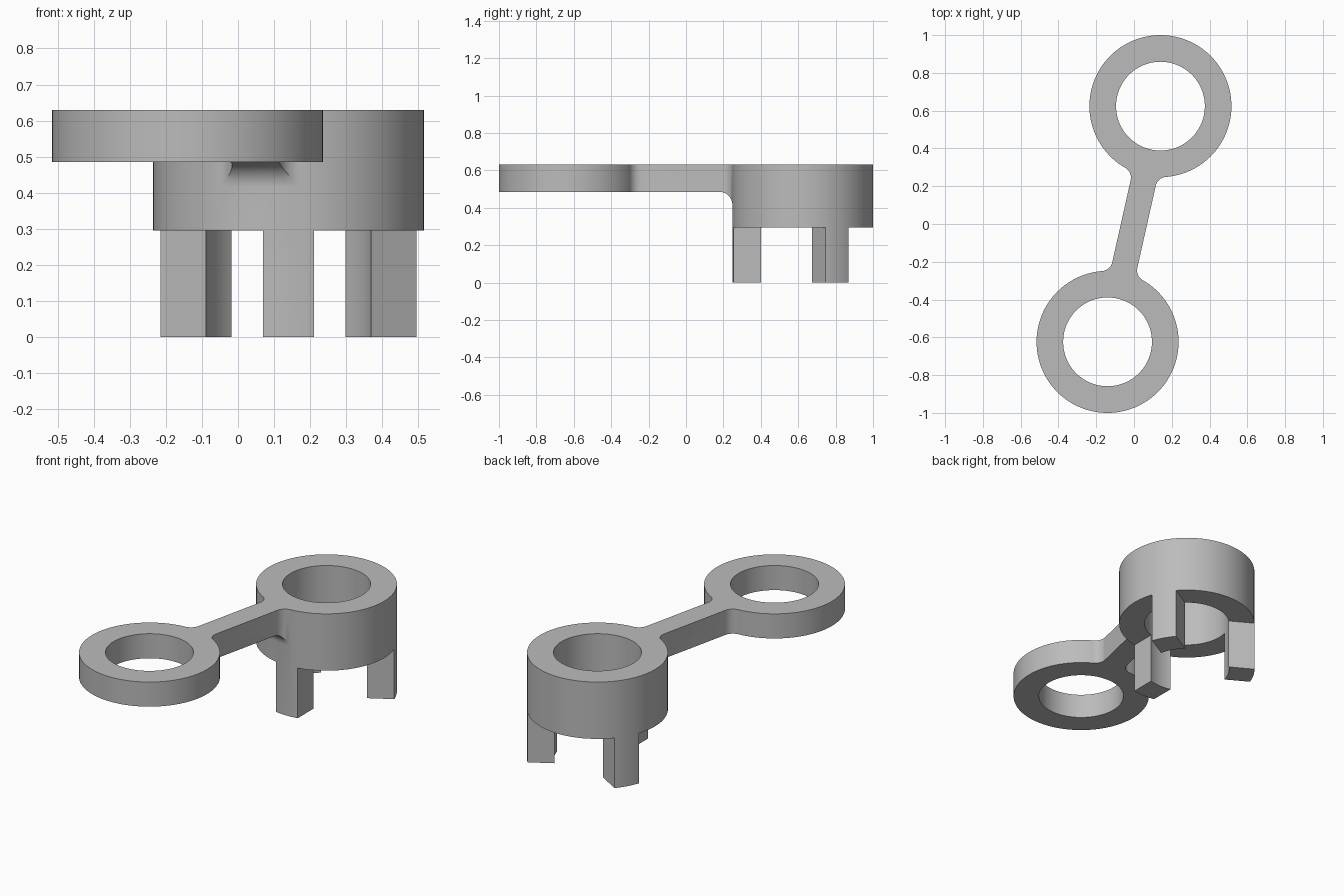
import bpy, bmesh, math
from mathutils import Vector

cube = bpy.data.objects.get("Cube")
if cube:
    bpy.data.objects.remove(cube)

# Main dimensions
R_OUT, R_IN = 0.376, 0.235
TOP, PLATE, COLLAR = 0.63, 0.485, 0.295
HALF_BAR, HALF_LEG = 0.068, 0.071
FILLET, UNDER = 0.06, 0.07
CENTRE = Vector((0.14, 0.624, 0))
SEGS = 128

grey = bpy.data.materials.new("plain grey")
grey.use_nodes = True
grey.diffuse_color = (0.5, 0.5, 0.5, 1)
grey.node_tree.nodes["Principled BSDF"].inputs["Base Color"].default_value = (0.5, 0.5, 0.5, 1)


def finish(bm, name):
    bmesh.ops.recalc_face_normals(bm, faces=bm.faces)
    mesh = bpy.data.meshes.new(name)
    bm.to_mesh(mesh)
    bm.free()
    mesh.materials.append(grey)
    obj = bpy.data.objects.new(name, mesh)
    bpy.context.collection.objects.link(obj)
    return obj


def tube(name, centre, z0, z1):
    """Straight-walled ring made by spinning a rectangular section."""
    bm = bmesh.new()
    section = [(R_IN, z0), (R_OUT, z0), (R_OUT, z1), (R_IN, z1)]
    rings = []
    for i in range(SEGS):
        a = math.tau * i / SEGS
        rings.append([bm.verts.new(centre + Vector((r * math.cos(a), r * math.sin(a), z)))
                      for r, z in section])
    for i in range(SEGS):
        p, q = rings[i], rings[(i + 1) % SEGS]
        for j in range(4):
            k = (j + 1) % 4
            bm.faces.new((p[j], q[j], q[k], p[k]))
    return finish(bm, name)


def combine(target, other, operation):
    mod = target.modifiers.new("combine", "BOOLEAN")
    mod.operation, mod.object, mod.solver = operation, other, "EXACT"
    bpy.context.view_layer.objects.active = target
    bpy.ops.object.modifier_apply(modifier=mod.name)
    bpy.data.objects.remove(other)


# Collar with three legs: a tall ring with the gaps between the legs cut away
body = tube("ring_link", CENTRE, 0, TOP)
bm = bmesh.new()
for i in range(3):
    a1 = math.radians(-90 + 120 * i)
    a2 = a1 + math.radians(120)
    d1, d2 = (Vector((math.cos(a), math.sin(a), 0)) for a in (a1, a2))
    mid = (d1 + d2).normalized()
    up = Vector((0, 0, 1))
    outline = [mid * HALF_LEG / math.sin(math.radians(60)),
               d1 + up.cross(d1) * HALF_LEG, mid * 2, d2 - up.cross(d2) * HALF_LEG]
    low, high = ([bm.verts.new(CENTRE + p + up * z) for p in outline] for z in (-0.1, COLLAR))
    bm.faces.new(low)
    bm.faces.new(high)
    for j in range(4):
        k = (j + 1) % 4
        bm.faces.new((low[j], low[k], high[k], high[j]))
gaps = finish(bm, "leg_gaps")
gaps.hide_render = True
combine(body, gaps, "DIFFERENCE")

# Flat front ring
front_ring = tube("front_ring", -CENTRE, PLATE, TOP)


# Connecting bar, flared where it meets each ring, with a rounded underside at the collar
def stations():
    """Distance from the ring centre and half angle of the bar, moving outwards."""
    hub = Vector((math.sqrt((R_OUT + FILLET) ** 2 - (HALF_BAR + FILLET) ** 2), HALF_BAR + FILLET))
    start = math.atan2(-hub.y, -hub.x)
    points = []
    for i in range(11):
        a = start + (-math.pi / 2 - start) * i / 10
        points.append(hub + FILLET * Vector((math.cos(a), math.sin(a))))
    points += [Vector((hub.x + 0.006 * i, HALF_BAR)) for i in range(1, 6)]
    rows = [(p.length, math.atan2(p.y, p.x)) for p in points]
    return [(R_OUT - 0.06, rows[0][1])] + rows


def underside(r):
    t = min(max(R_OUT + UNDER - r, 0), UNDER)
    return PLATE - UNDER + math.sqrt(UNDER ** 2 - t ** 2)


COLS = 8
bm = bmesh.new()
axis = math.atan2(CENTRE.y, CENTRE.x)
loops = []
for end in (1, -1):
    part = []
    for r, half in stations():
        z = underside(r) if end == 1 else PLATE
        steps = [half * (2 * c / COLS - 1) * end for c in range(COLS + 1)]
        pts = [(s, z) for s in steps] + [(s, TOP) for s in reversed(steps)]
        part.append([bm.verts.new(end * (CENTRE - r * Vector((math.cos(axis + s * end),
                     math.sin(axis + s * end), 0))) + Vector((0, 0, h))) for s, h in pts])
    loops += part if end == 1 else part[::-1]
# Keep the columns of both halves on the same side of the bar
side = Vector((-math.sin(axis), math.cos(axis), 0))
for i, loop in enumerate(loops):
    bottom = sorted(loop[:COLS + 1], key=lambda v: v.co.dot(side))
    top = sorted(loop[COLS + 1:], key=lambda v: -v.co.dot(side))
    loops[i] = bottom + top
for p, q in zip(loops, loops[1:]):
    for j in range(len(p)):
        k = (j + 1) % len(p)
        bm.faces.new((p[j], p[k], q[k], q[j]))
for loop in (loops[0], loops[-1]):
    bm.faces.new(loop)
bar = finish(bm, "connecting_bar")

# Join into one continuous piece
combine(body, bar, "UNION")
combine(body, front_ring, "UNION")
bm = bmesh.new()
bm.from_mesh(body.data)
bmesh.ops.remove_doubles(bm, verts=bm.verts, dist=0.0002)
bmesh.ops.dissolve_limit(bm, angle_limit=0.002, verts=bm.verts, edges=bm.edges)
bm.to_mesh(body.data)
bm.free()
bpy.ops.object.select_all(action="DESELECT")
body.select_set(True)
bpy.context.view_layer.objects.active = body
bpy.ops.object.shade_smooth_by_angle(angle=math.radians(30))
